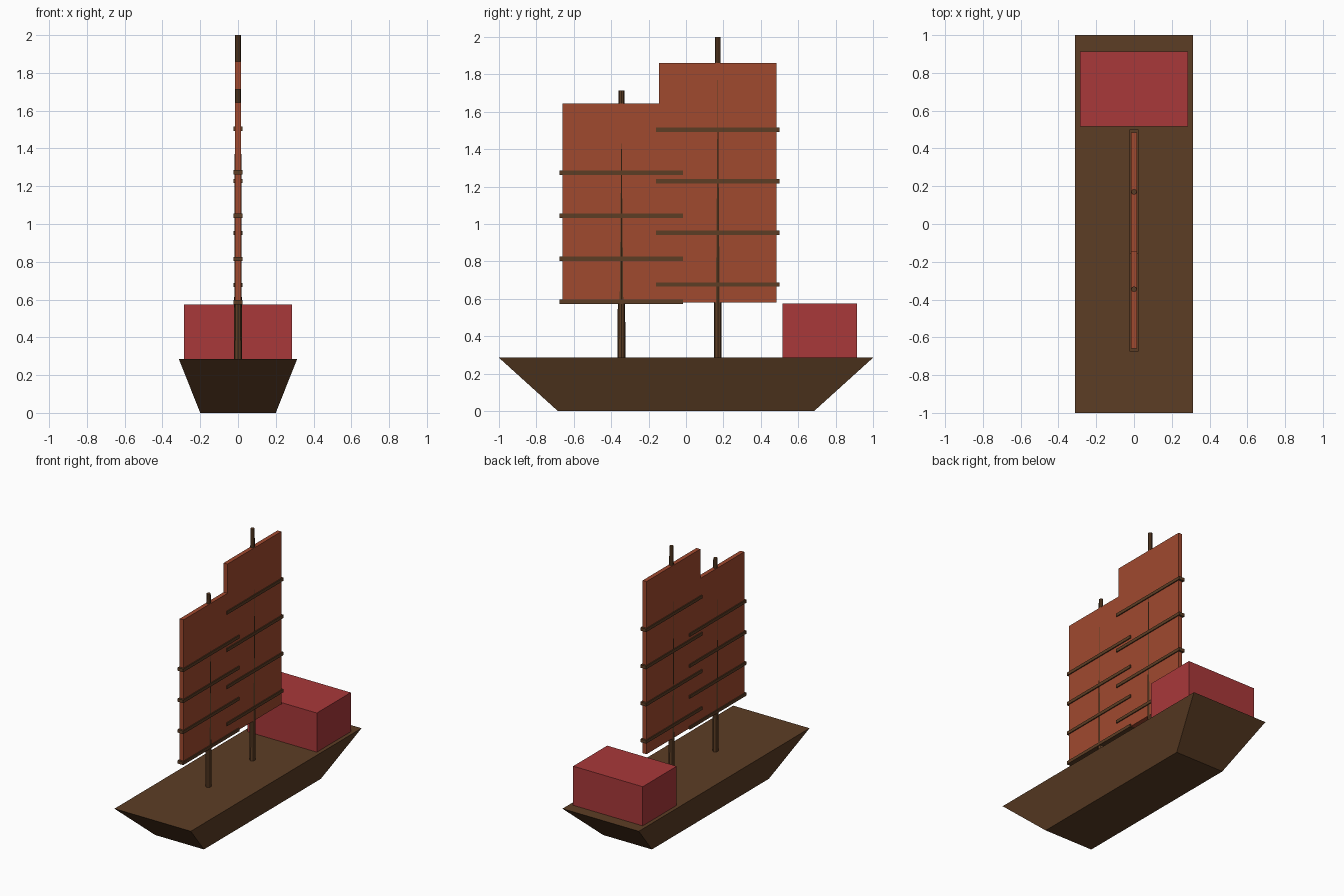
import bpy, bmesh

if "Cube" in bpy.data.objects:
    bpy.data.objects.remove(bpy.data.objects["Cube"])


def material(name, rgb):
    m = bpy.data.materials.new(name)
    m.diffuse_color = (*rgb, 1)
    m.use_nodes = True
    m.node_tree.nodes["Principled BSDF"].inputs["Base Color"].default_value = m.diffuse_color
    return m


WOOD = material("dark_wood", (0.107, 0.047, 0.018))
CLOTH = material("rust_sailcloth", (0.352, 0.067, 0.028))
RED = material("red_paint", (0.397, 0.040, 0.042))


def finish(name, bm, mat):
    me = bpy.data.meshes.new(name)
    bm.to_mesh(me)
    bm.free()
    me.materials.append(mat)
    ob = bpy.data.objects.new(name, me)
    bpy.context.collection.objects.link(ob)
    return ob


def box(name, mat, x, y, z):
    """Box from (min, max) ranges on each axis."""
    bm = bmesh.new()
    bmesh.ops.create_cube(bm, size=1)
    for v in bm.verts:
        v.co = [r[0] if c < 0 else r[1] for c, r in zip(v.co, (x, y, z))]
    return finish(name, bm, mat)


DECK = 0.285
SAIL_BOTTOM = 0.58

# Hull: a box whose bottom is narrower and shorter than the deck
hull = box("hull", WOOD, (-0.313, 0.313), (-1, 1), (0, DECK))
for v in hull.data.vertices:
    if v.co.z < 0.01:
        v.co.x *= 0.2 / 0.313
        v.co.y *= 0.685

# Cabin at the stern
box("cabin", RED, (-0.285, 0.285), (0.516, 0.914), (DECK, 0.575))


def rig(name, y, mast_top, sail_top, first_batten, spacing):
    # Tapered eight-sided mast
    bm = bmesh.new()
    bmesh.ops.create_cone(bm, cap_ends=True, segments=8, radius1=0.021,
                          radius2=0.015, depth=mast_top - DECK)
    bmesh.ops.translate(bm, verts=bm.verts, vec=(0, y, (mast_top + DECK) / 2))
    finish(name + "_mast", bm, WOOD)
    # Flat sail panel
    box(name + "_sail", CLOTH, (-0.0157, 0.0157), (y - 0.315, y + 0.315),
        (SAIL_BOTTOM, sail_top))
    # Four battens across the sail
    for i in range(4):
        z = first_batten + i * spacing
        box(f"{name}_batten_{i + 1}", WOOD, (-0.023, 0.023),
            (y - 0.33, y + 0.33), (z - 0.0115, z + 0.0115))


rig("fore", -0.345, 1.714, 1.643, 0.585, 0.2295)
rig("main", 0.17, 2.0, 1.86, 0.677, 0.2755)
